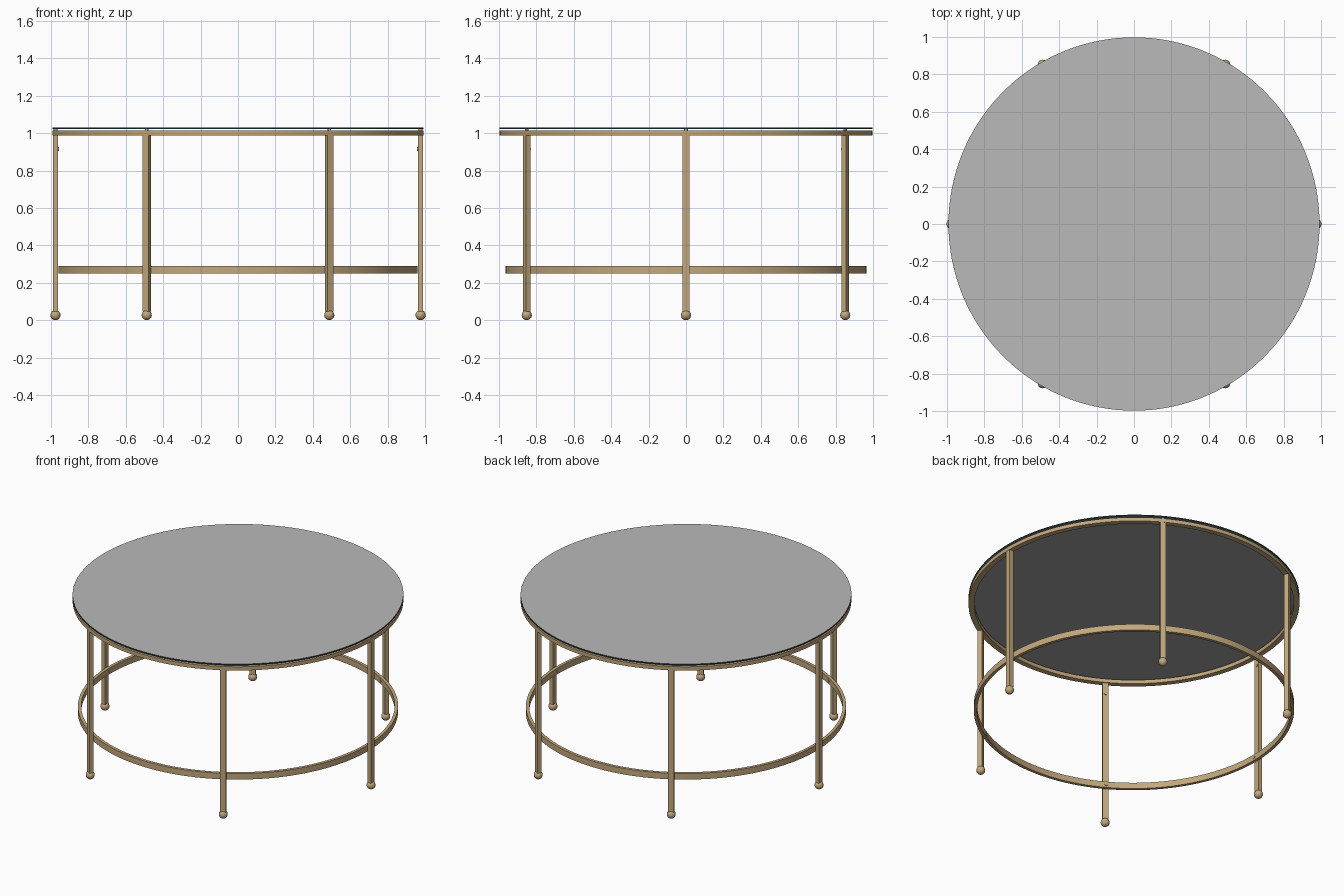
import bpy, math

cube = bpy.data.objects.get("Cube")
if cube:
    bpy.data.objects.remove(cube, do_unlink=True)

X_SQUASH = 0.994          # the round parts are very slightly narrower in x
SEGMENTS = 128


def material(name, r, g, b):
    m = bpy.data.materials.new(name)
    m.use_nodes = True
    m.diffuse_color = (r, g, b, 1)
    m.node_tree.nodes["Principled BSDF"].inputs["Base Color"].default_value = (r, g, b, 1)
    return m


brass = material("brushed brass", 0.54, 0.39, 0.205)
grey = material("grey glass top", 0.49, 0.49, 0.49)
under = material("grey glass underside", 0.35, 0.35, 0.35)
edge = material("dark green glass edge", 0.015, 0.035, 0.035)


def finish(name, mat, smooth=True):
    obj = bpy.context.object
    obj.name = name
    obj.data.materials.append(mat)
    if smooth:
        bpy.ops.object.shade_smooth_by_angle(angle=math.radians(35))
    return obj


def ring(name, inner, outer, bottom, top):
    """Flat-sided hoop made by sweeping a rectangle around z."""
    profile = [(inner, bottom), (outer, bottom), (outer, top), (inner, top)]
    verts, faces = [], []
    for i in range(SEGMENTS):
        a = math.tau * i / SEGMENTS
        verts += [(r * math.cos(a) * X_SQUASH, r * math.sin(a), z) for r, z in profile]
        n = (i + 1) % SEGMENTS
        for k in range(4):
            j = (k + 1) % 4
            faces.append((4 * i + j, 4 * n + j, 4 * n + k, 4 * i + k))
    mesh = bpy.data.meshes.new(name)
    mesh.from_pydata(verts, [], faces)
    mesh.update()
    obj = bpy.data.objects.new(name, mesh)
    bpy.context.collection.objects.link(obj)
    bpy.ops.object.select_all(action="DESELECT")
    obj.select_set(True)
    bpy.context.view_layer.objects.active = obj
    return finish(name, brass)


# Glass table top, coloured by face direction
bpy.ops.mesh.primitive_cylinder_add(vertices=SEGMENTS, radius=0.998, depth=0.009,
                                    location=(0, 0, 1.0265))
glass = finish("glass_top", grey)
glass.scale.x = X_SQUASH
glass.data.materials.append(under)
glass.data.materials.append(edge)
for face in glass.data.polygons:
    face.material_index = 0 if face.normal.z > 0.5 else 1 if face.normal.z < -0.5 else 2

# Hoops
ring("top_frame", 0.963, 0.998, 0.988, 1.013)
ring("lower_ring", 0.946, 0.966, 0.25, 0.29)


def screw(name, radius, angle, z):
    """Small screw head facing the middle of the table."""
    bpy.ops.mesh.primitive_cylinder_add(
        vertices=16, radius=0.010, depth=0.008,
        location=(radius * math.cos(angle) * X_SQUASH, radius * math.sin(angle), z),
        rotation=(0, math.pi / 2, angle))
    finish(name, brass)


# Six legs, each with a ball foot, a glass pad and two screws
for i in range(6):
    a = i * math.pi / 3
    x, y = 0.976 * math.cos(a), 0.983 * math.sin(a)

    bpy.ops.mesh.primitive_cube_add(size=1, location=(x, y, 0.518), rotation=(0, 0, a))
    bpy.context.object.scale = (0.028, 0.036, 0.944)
    finish(f"leg_{i + 1}", brass, smooth=False)

    bpy.ops.mesh.primitive_uv_sphere_add(segments=24, ring_count=16, radius=0.027,
                                         location=(x, y, 0.027))
    finish(f"ball_foot_{i + 1}", brass)

    bpy.ops.mesh.primitive_cylinder_add(vertices=16, radius=0.010, depth=0.01,
                                        location=(x, y, 1.017))
    finish(f"glass_pad_{i + 1}", brass)

    screw(f"leg_screw_{i + 1}", 0.968, a, 0.915)
    screw(f"ring_screw_{i + 1}", 0.947, a, 0.27)
